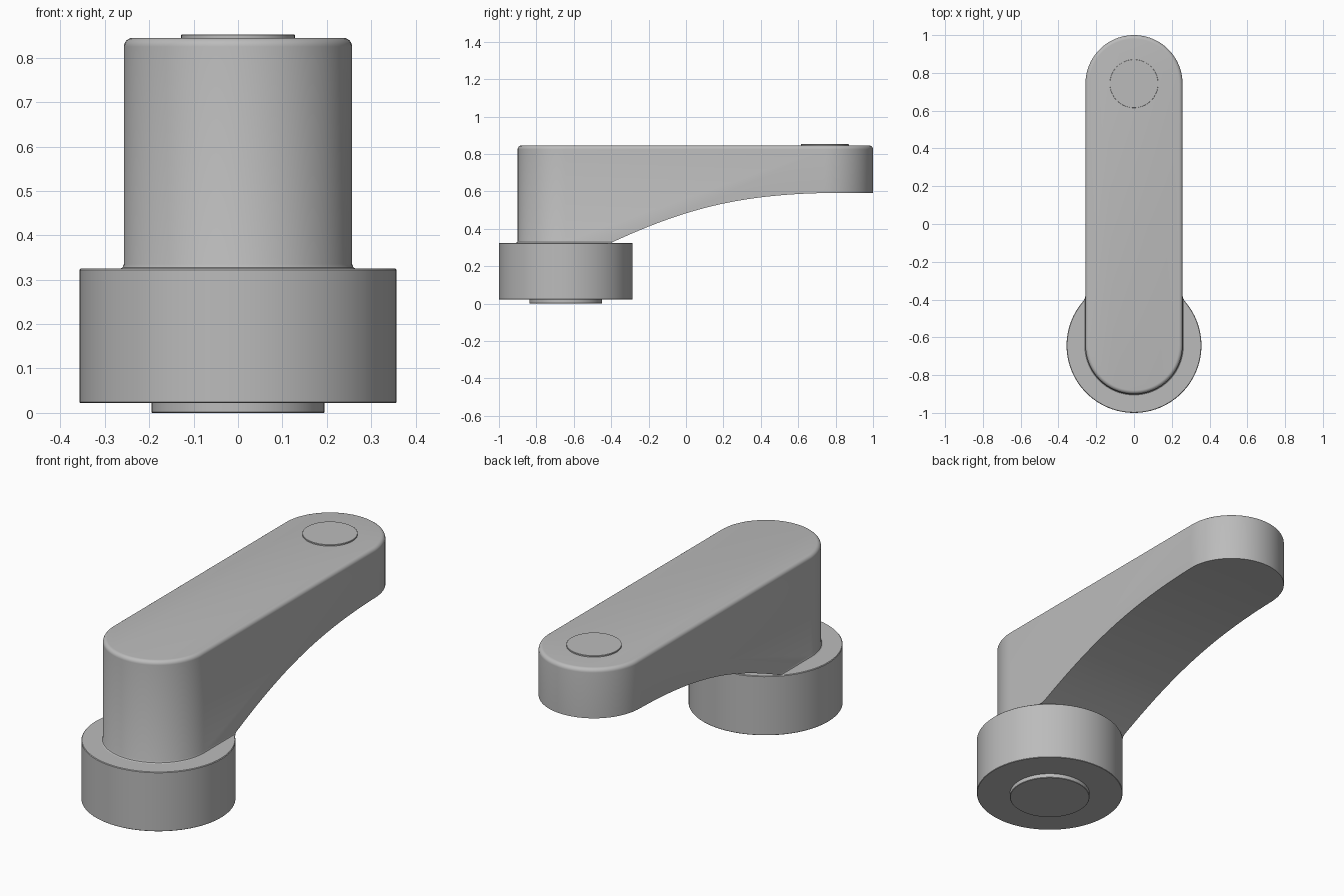
import bpy, bmesh
from math import sin, cos, pi, radians

cube = bpy.data.objects.get("Cube")
if cube:
    bpy.data.objects.remove(cube)

grey = bpy.data.materials.new("satin grey")
grey.use_nodes = True
colour = (0.5, 0.5, 0.5, 1)
grey.diffuse_color = colour
grey.node_tree.nodes["Principled BSDF"].inputs["Base Color"].default_value = colour

PIVOT_Y, GRIP_Y = -0.643, 0.743
ARM_R = 0.257


def make_object(name, bm):
    bmesh.ops.recalc_face_normals(bm, faces=bm.faces)
    mesh = bpy.data.meshes.new(name)
    bm.to_mesh(mesh)
    bm.free()
    mesh.materials.append(grey)
    obj = bpy.data.objects.new(name, mesh)
    bpy.context.collection.objects.link(obj)
    return obj


def smooth(obj):
    bpy.ops.object.select_all(action="DESELECT")
    obj.select_set(True)
    bpy.context.view_layer.objects.active = obj
    bpy.ops.object.shade_smooth_by_angle(angle=radians(30))


def loft(name, rings):
    """Skin a stack of closed outlines and cap both ends."""
    bm = bmesh.new()
    loops = [[bm.verts.new(p) for p in ring] for ring in rings]
    for low, high in zip(loops, loops[1:]):
        for i in range(len(low)):
            bm.faces.new((low[i - 1], low[i], high[i], high[i - 1]))
    bm.faces.new(loops[0])
    bm.faces.new(loops[-1])
    return make_object(name, bm)


def slot(r, z, y_front, y_back, n=48):
    """Rounded slot outline; a circle when both centres match."""
    pts = []
    for centre, start in ((y_back, 0), (y_front, pi)):
        count = n + 1 if y_front != y_back else n
        for i in range(count):
            a = start + pi * i / n
            pts.append((r * cos(a), centre + r * sin(a), z))
    return pts


def disc(name, y, profile):
    obj = loft(name, [slot(r, z, y, y) for r, z in profile])
    smooth(obj)
    return obj


# Hub and its locating boss
disc("pivot_hub", PIVOT_Y, [(0.355, 0.022), (0.357, 0.024),
                            (0.357, 0.322), (0.354, 0.325)])
disc("hub_boss", PIVOT_Y, [(0.193, 0), (0.195, 0.002), (0.195, 0.03)])

# Arm: flared foot, straight wall, rounded top edge
FILLET, TOP = 0.02, 0.845
layers = [(0.008, 0.30), (0.008, 0.325), (0.003, 0.328), (0, 0.335)]
for i in range(7):
    a = pi / 2 * i / 6
    layers.append((FILLET * (cos(a) - 1), TOP - FILLET + FILLET * sin(a)))
arm = loft("lever_arm", [slot(ARM_R + d, z, PIVOT_Y, GRIP_Y) for d, z in layers])

# Curved underside, cut with a Bezier-swept block
start, c1, c2, end = (-0.4, 0.325), (0.0, 0.51), (0.3, 0.59), (0.82, 0.592)
under = [(-0.47, 0.2), (-0.47, 0.293)]
for i in range(33):
    t = i / 32
    w = ((1 - t) ** 3, 3 * t * (1 - t) ** 2, 3 * t * t * (1 - t), t ** 3)
    under.append(tuple(sum(k * p[j] for k, p in zip(w, (start, c1, c2, end)))
                       for j in (0, 1)))
under += [(1.2, 0.592), (1.2, 0.2)]
cutter = loft("underside_cutter", [[(x, y, z) for y, z in under] for x in (-0.5, 0.5)])
cutter.hide_render = True
cutter.hide_viewport = False

cut = arm.modifiers.new("underside", "BOOLEAN")
cut.operation = "DIFFERENCE"
cut.solver = "EXACT"
cut.object = cutter
bpy.context.view_layer.objects.active = arm
bpy.ops.object.modifier_apply(modifier=cut.name)
bpy.data.objects.remove(cutter)
smooth(arm)

# Low round pad above the grip end
disc("grip_pad", GRIP_Y, [(0.128, 0.84), (0.128, 0.851), (0.127, 0.852)])
